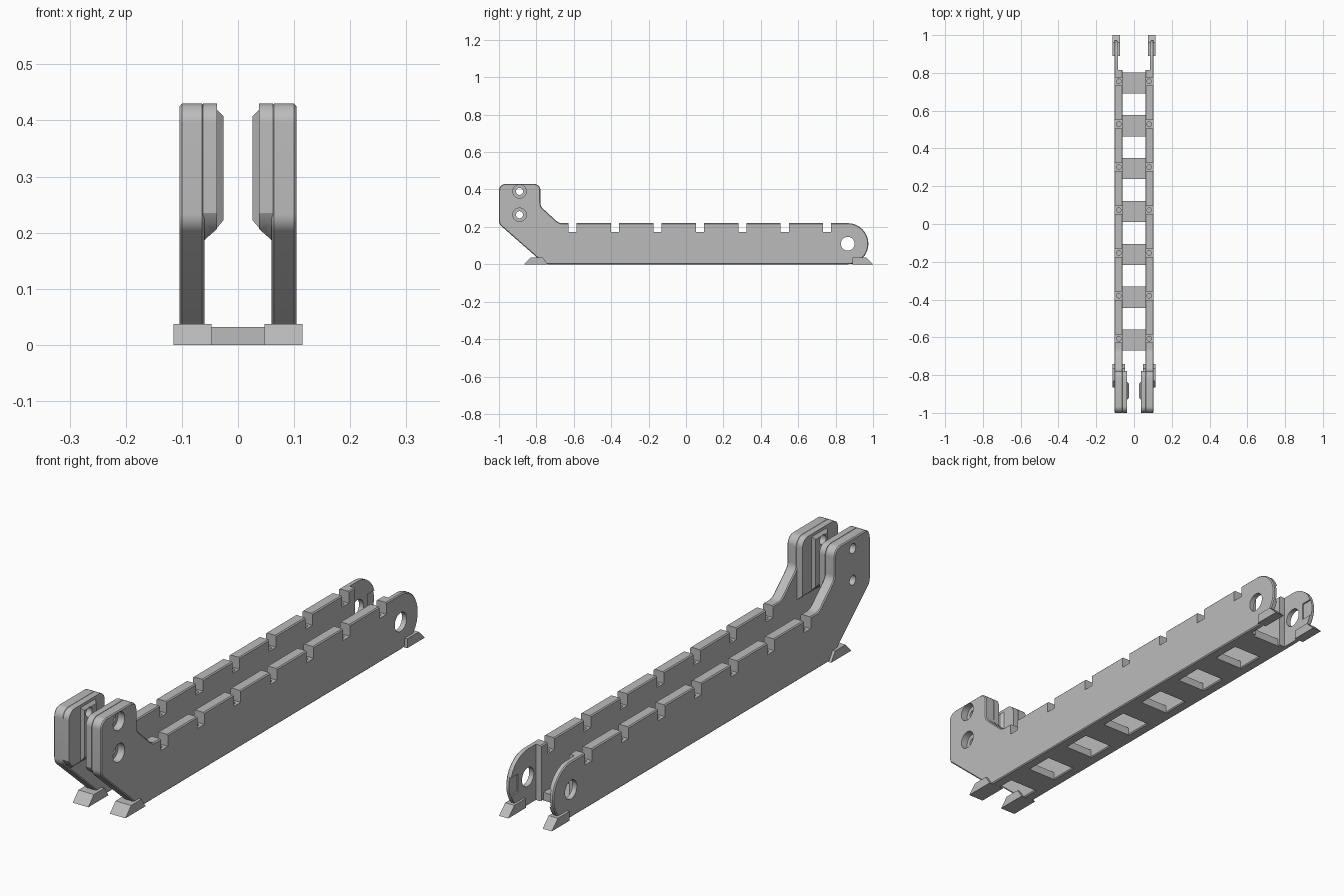
import bpy, bmesh, math
from mathutils import Vector

if "Cube" in bpy.data.objects:
    bpy.data.objects.remove(bpy.data.objects["Cube"])

grey = bpy.data.materials.new("plain grey")
grey.use_nodes = True
colour = (0.5, 0.5, 0.5, 1)
grey.diffuse_color = colour
grey.node_tree.nodes["Principled BSDF"].inputs["Base Color"].default_value = colour


def fillet(corners, steps=8):
    """Round the corners of a (y, z, radius) outline."""
    out = []
    for i, (y, z, r) in enumerate(corners):
        p = Vector((y, z))
        if r == 0:
            out.append(p)
            continue
        a = (Vector(corners[i - 1][:2]) - p).normalized()
        b = (Vector(corners[(i + 1) % len(corners)][:2]) - p).normalized()
        half = a.angle(b) / 2
        centre = p + (a + b).normalized() * r / math.sin(half)
        start = p + a * r / math.tan(half) - centre
        end = p + b * r / math.tan(half) - centre
        for k in range(steps + 1):
            t = k / steps
            out.append(centre + (start * (1 - t) + end * t).normalized() * r)
    return out


def loft(name, x0, outline0, x1, outline1=None):
    """Solid between two matching outlines in the y-z plane."""
    bm = bmesh.new()
    rings = [[bm.verts.new((x, p[0], p[1])) for p in o]
             for x, o in ((x0, outline0), (x1, outline1 or outline0))]
    bm.faces.new(rings[0])
    bm.faces.new(rings[1])
    n = len(rings[0])
    for i in range(n):
        j = (i + 1) % n
        bm.faces.new((rings[0][i], rings[0][j], rings[1][j], rings[1][i]))
    bmesh.ops.recalc_face_normals(bm, faces=bm.faces)
    mesh = bpy.data.meshes.new(name)
    bm.to_mesh(mesh)
    bm.free()
    mesh.materials.append(grey)
    obj = bpy.data.objects.new(name, mesh)
    bpy.context.collection.objects.link(obj)
    return obj


def rect(y0, y1, z0, z1):
    return [(y0, z0), (y1, z0), (y1, z1), (y0, z1)]


def disc(y, z, r, n=32):
    return [(y + r * math.cos(i * math.tau / n), z + r * math.sin(i * math.tau / n))
            for i in range(n)]


def bevel(obj, width):
    mod = obj.modifiers.new("bevel", "BEVEL")
    mod.width = width
    mod.segments = 1
    mod.limit_method = "ANGLE"
    mod.angle_limit = math.radians(60)


def finish(obj, cutters=()):
    """Cut, bake the modifiers and shade."""
    for c in cutters:
        mod = obj.modifiers.new("cut", "BOOLEAN")
        mod.operation = "DIFFERENCE"
        mod.solver = "EXACT"
        mod.object = c
    bpy.context.view_layer.update()
    graph = bpy.context.evaluated_depsgraph_get()
    mesh = bpy.data.meshes.new_from_object(obj.evaluated_get(graph))
    obj.modifiers.clear()
    obj.data = mesh
    bpy.ops.object.select_all(action="DESELECT")
    obj.select_set(True)
    bpy.context.view_layer.objects.active = obj
    bpy.ops.object.shade_smooth_by_angle(angle=math.radians(25))


PITCH = 0.227
plate_outline = fillet([
    (-1, 0.215, 0.04), (-1, 0.43, 0.035), (-0.778, 0.43, 0.035), (-0.778, 0.31, 0.04),
    (-0.68, 0.22, 0.05), (0.975, 0.22, 0.1095), (0.975, 0, 0.1095), (-0.755, 0, 0.06)])
# thickened head: lower edge slopes up towards the middle
head_top = fillet([(-1, 0.43, 0.035), (-0.778, 0.43, 0.035)] +
                  [(-0.778, 0.25, 0), (-1, 0.25, 0)])[:18]
head_low = [(-0.778, 0.185), (-0.955, 0.185), (-0.99, 0.215), (-1, 0.235)]
head_high = [(-0.778, 0.207), (-0.975, 0.207), (-0.99, 0.217), (-1, 0.235)]

for s, side in ((1, "left"), (-1, "right")):
    # cutters
    notches = []
    for i in range(7):
        y = -0.607 + i * PITCH
        notches.append(loft("notch", s * 0.04, rect(y - 0.0215, y + 0.0215, 0.174, 0.3), s * 0.13))
        pin = loft("pin", s * 0.08, disc(0, 0, 0.012, 16), s * 0.08)
        for k, v in enumerate(pin.data.vertices):
            a = (k % 16) * math.tau / 16
            v.co = (s * 0.08 + 0.012 * math.cos(a), y + 0.012 * math.sin(a),
                    0.14 if k < 16 else 0.19)
        bm = bmesh.new()
        bm.from_mesh(pin.data)
        bmesh.ops.recalc_face_normals(bm, faces=bm.faces)
        bm.to_mesh(pin.data)
        bm.free()
        notches.append(pin)
    bolts = [loft("bolt_hole", 0, disc(-0.89, z, 0.019), s * 0.15) for z in (0.265, 0.39)]
    if s > 0:
        bolts += [loft("bolt_recess", 0.075, disc(-0.89, z, 0.036), 0.15) for z in (0.265, 0.39)]
    tail = [loft("pivot_hole", 0, disc(0.865, 0.11, 0.037), s * 0.15),
            loft("tail_recess", 0, rect(0.815, 1.1, -0.1, 0.3), s * 0.084),
            loft("tail_pocket", 0, rect(0.925, 1.1, 0.075, 0.145), s * 0.09)]

    # long side plate
    plate = loft(side + "_side_plate", s * 0.06, plate_outline, s * 0.104)
    bevel(plate, 0.004)
    finish(plate, notches + bolts + tail)

    # thick head and inner clamp pad
    head = loft(side + "_head", s * 0.037, head_top + head_high,
                s * 0.062, head_top + head_low)
    finish(head, bolts)
    pad = loft(side + "_clamp_pad", s * 0.026, rect(-0.92, -0.845, 0.222, 0.408),
               s * 0.038, rect(-0.93, -0.835, 0.208, 0.42))
    finish(pad, bolts)

    # feet
    finish(loft(side + "_front_foot", s * 0.047,
                [(-0.865, 0), (-0.83, 0.037), (-0.765, 0.037), (-0.74, 0)], s * 0.115))
    finish(loft(side + "_back_foot", s * 0.075,
                [(0.89, 0), (0.89, 0.037), (0.962, 0.037), (1, 0)], s * 0.115))

    for c in notches + bolts + tail:
        bpy.data.objects.remove(c)

# cross bars joining the plates
for i in range(7):
    y = -0.615 + i * PITCH
    bar = loft("cross_bar_%d" % (i + 1), -0.07, rect(y - 0.056, y + 0.056, 0, 0.032), 0.07)
    finish(bar)
